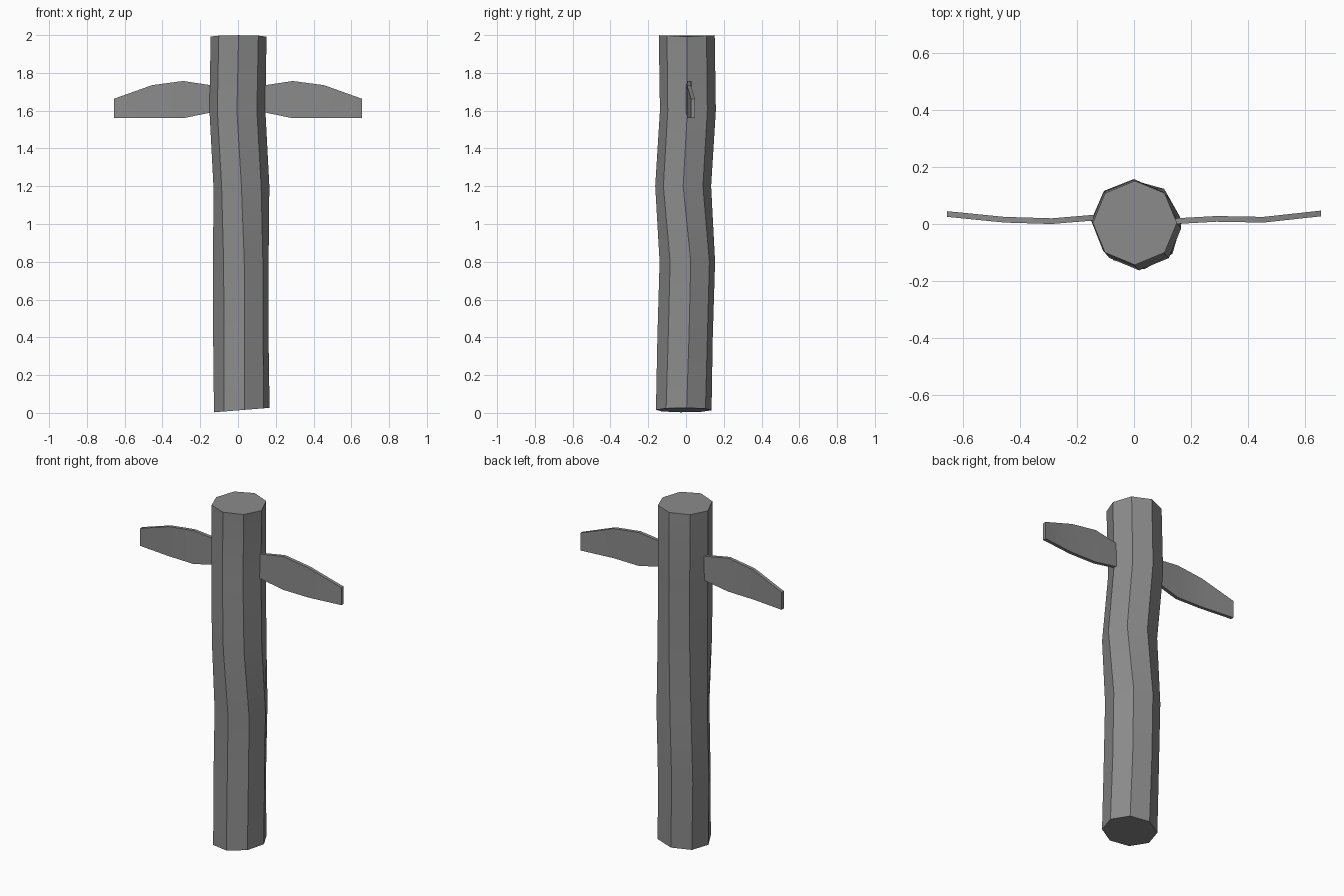
import bpy, bmesh, math
from mathutils import Vector

cube = bpy.data.objects.get("Cube")
if cube:
    bpy.data.objects.remove(cube, do_unlink=True)

grey = bpy.data.materials.new("plain_grey")
grey.use_nodes = True
COLOUR = (0.26, 0.26, 0.26, 1)
grey.diffuse_color = COLOUR
grey.node_tree.nodes["Principled BSDF"].inputs["Base Color"].default_value = COLOUR


def loft(name, rings):
    """Join matching rings of points into a closed solid."""
    bm = bmesh.new()
    loops = [[bm.verts.new(p) for p in ring] for ring in rings]
    n = len(loops[0])
    for a, b in zip(loops, loops[1:]):
        for i in range(n):
            j = (i + 1) % n
            bm.faces.new((a[i], a[j], b[j], b[i]))
    bm.faces.new(loops[0][::-1])
    bm.faces.new(loops[-1])
    bmesh.ops.recalc_face_normals(bm, faces=bm.faces)
    mesh = bpy.data.meshes.new(name)
    bm.to_mesh(mesh)
    bm.free()
    mesh.materials.append(grey)
    obj = bpy.data.objects.new(name, mesh)
    bpy.context.collection.objects.link(obj)
    bpy.ops.object.select_all(action='DESELECT')
    obj.select_set(True)
    bpy.context.view_layer.objects.active = obj
    bpy.ops.object.shade_smooth_by_angle(angle=math.radians(30))
    return obj


# Crooked eight-sided post: height, centre x, centre y, twist in degrees
SECTIONS = [(0.015, 0.02, -0.012, 6), (0.4, 0.015, -0.005, 8), (0.8, 0.015, 0.007, 7),
            (1.2, 0.018, -0.015, 0), (1.6, -0.003, 0.01, -1), (1.992, 0.003, 0.004, 0)]
rings = []
for k, (z, cx, cy, twist) in enumerate(SECTIONS):
    ring = []
    for i in range(8):
        a = math.radians(45 * i + twist)
        dx, dy = 0.148 * math.cos(a), 0.148 * math.sin(a)
        tilt = 0.08 * dx if k == 0 else (0.05 * abs(dy) if k == 5 else 0)
        ring.append(Vector((cx + dx, cy + dy, z + tilt)))
    rings.append(ring)
loft("post", rings)

# Thin bent blades: distance out, bottom, top
BLADE = [(0.10, 1.60, 1.72), (0.145, 1.59, 1.735), (0.29, 1.56, 1.757),
         (0.455, 1.56, 1.735), (0.657, 1.56, 1.663)]
for name, side, bend in (("left_blade", 1, (0.01, 0.01, 0.018, 0.015, 0.037)),
                         ("right_blade", -1, (0.022, 0.022, 0.01, 0.015, 0.035))):
    loft(name, [[(side * x, y - 0.01, lo), (side * x, y + 0.01, lo),
                 (side * x, y + 0.01, hi), (side * x, y - 0.01, hi)]
                for (x, lo, hi), y in zip(BLADE, bend)])
